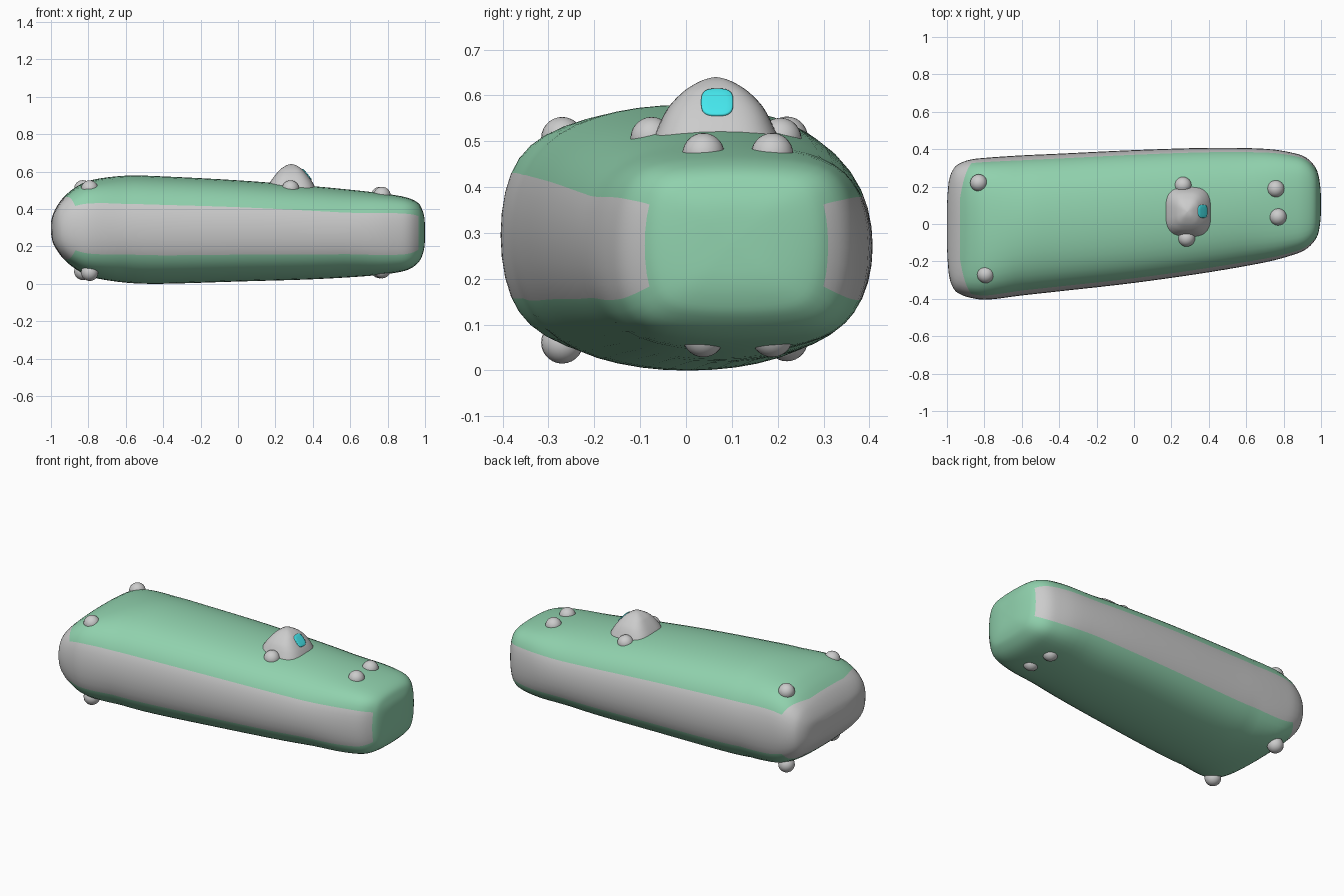
import bpy, bmesh, math

if "Cube" in bpy.data.objects:
    bpy.data.objects.remove(bpy.data.objects["Cube"])


def material(name, rgb):
    m = bpy.data.materials.new(name)
    m.diffuse_color = (*rgb, 1)
    m.use_nodes = True
    m.node_tree.nodes["Principled BSDF"].inputs["Base Color"].default_value = m.diffuse_color
    return m


def build(name, rings, mats=(), face_mat=None):
    """Skin a list of closed rings of points and cap both ends."""
    bm = bmesh.new()
    loops = [[bm.verts.new(p) for p in r] for r in rings]
    n = len(loops[0])
    for i in range(len(loops) - 1):
        for j in range(n):
            k = (j + 1) % n
            f = bm.faces.new((loops[i][j], loops[i][k], loops[i + 1][k], loops[i + 1][j]))
            f.material_index = face_mat(i, j) if face_mat else 0
    bm.faces.new(loops[0])
    end = bm.faces.new(loops[-1])
    end.material_index = face_mat(len(loops) - 2, n // 4) if face_mat else 0
    bmesh.ops.remove_doubles(bm, verts=bm.verts, dist=0.00005)
    bmesh.ops.recalc_face_normals(bm, faces=bm.faces)
    for f in bm.faces:
        f.smooth = True
    me = bpy.data.meshes.new(name)
    bm.to_mesh(me)
    bm.free()
    for m in mats:
        me.materials.append(m)
    ob = bpy.data.objects.new(name, me)
    bpy.context.collection.objects.link(ob)
    return ob


def through(pts, s):
    """Catmull-Rom interpolation of a table of stations."""
    i = max(0, min(int(s), len(pts) - 2))
    t = s - i
    a, b, c, d = (pts[max(0, min(q, len(pts) - 1))] for q in (i - 1, i, i + 1, i + 2))
    return [0.5 * (2 * q + (r - p) * t + (2 * p - 5 * q + 4 * r - w) * t * t
                   + (3 * q - p - 3 * r + w) * t ** 3) for p, q, r, w in zip(a, b, c, d)]


def section(span, t, k):
    """Unit cross-section point; k makes it squarer."""
    h, v = 0.59 + 0.2 * k, 0.45 + 0.15 * k
    ctrl = [(1, -h), (1, h), (v, 1), (-v, 1), (-1, h), (-1, -h), (-v, -1), (v, -1)]
    w = ((1 - t) ** 3 / 6, (3 * t ** 3 - 6 * t * t + 4) / 6,
         (-3 * t ** 3 + 3 * t * t + 3 * t + 1) / 6, t ** 3 / 6)
    q = [ctrl[(span + o) % 8] for o in (-1, 0, 1, 2)]
    return (sum(a * p[0] for a, p in zip(w, q)) * 48 / (46 + 2 * v),
            sum(a * p[1] for a, p in zip(w, q)) * 48 / (46 + 2 * h))


grey = material("grey", (0.8, 0.8, 0.8))
green = material("green", (0.28, 0.64, 0.42))
cyan = material("cyan", (0.06, 0.8, 0.85))

# Hull stations: x, y min, y max, z min, z max
stations = [
    (-1.0, -.12, .10, .27, .33), (-.99, -.27, .23, .22, .37),
    (-.965, -.345, .295, .175, .42), (-.93, -.375, .325, .13, .465),
    (-.87, -.395, .345, .08, .515), (-.78, -.404, .355, .035, .555),
    (-.6, -.382, .367, .006, .578), (-.4, -.36, .376, 0, .574),
    (0, -.315, .395, .012, .553), (.4, -.258, .407, .024, .522),
    (.7, -.205, .402, .042, .492), (.85, -.165, .38, .06, .472),
    (.92, -.135, .355, .08, .455), (.965, -.09, .31, .115, .43),
    (.985, -.05, .265, .15, .395), (.997, .02, .19, .2, .35),
    (1.0, .1, .1, .275, .275)]
STEP, SEG = 4, 6
# How far the end panel border swings forward on each span (sides 1, top 0)
swing = (lambda t: 1, lambda t: 1 - t, lambda t: 0, lambda t: t)

rings = []
for i in range((len(stations) - 1) * STEP + 1):
    s, ring = i / STEP, []
    for j in range(8 * SEG):
        span, t = j // SEG, (j % SEG) / SEG
        x, y0, y1, z0, z1 = through(stations, s + swing[span % 4](t) * max(0, 1 - abs(s - 3) / 3))
        u, v = section(span, t, max(0, min(1, (abs(x) - 0.6) / 0.35)))
        ring.append((x, (y0 + y1) / 2 + u * (y1 - y0) / 2, (z0 + z1) / 2 + v * (z1 - z0) / 2))
    rings.append(ring)


def hull_mat(i, j):
    s = i / STEP
    if (j // SEG) % 4 == 0:          # side stripes
        return 1 if s >= 13 else 0
    return 1 if s >= 3 else 0        # grey rear panel, green elsewhere


build("hull", rings, (grey, green), hull_mat)

# Turret dome: z, half size in x, half size in y
CX, CY, N = 0.285, 0.065, 3.0
profile = [(.48, .132, .142), (.51, .129, .135), (.54, .115, .122), (.56, .102, .112),
           (.58, .087, .099), (.6, .07, .08), (.615, .055, .062), (.63, .032, .036),
           (.637, .015, .017), (.64, .001, .001)]


def super_pt(a):
    c, s = math.cos(a), math.sin(a)
    return (math.copysign(abs(c) ** (2 / N), c), math.copysign(abs(s) ** (2 / N), s))


dome = []
for i in range((len(profile) - 1) * 3 + 1):
    z, rx, ry = through(profile, i / 3)
    dome.append([(CX + rx * u, CY + ry * v, z)
                 for u, v in (super_pt(math.tau * j / 48) for j in range(48))])
build("turret_dome", dome)


# Window: rounded patch lying on the forward face of the dome
def on_dome(y, z, off):
    i = max(q for q in range(len(profile) - 1) if profile[q][0] <= z)
    t = (z - profile[i][0]) / (profile[i + 1][0] - profile[i][0])
    _, rx, ry = through(profile, i + t)
    return (CX + rx * max(0, 1 - abs((y - CY) / ry) ** N) ** (1 / N) + off, y, z + off * 0.7)


patch = []
for off, r in ((-.006, 0.02), (-.006, 1), (.003, 1), (.004, .92), (.004, .6), (.004, .3), (.004, .02)):
    patch.append([on_dome(CY + .003 + .035 * r * u, .584 + .029 * r * v, off)
                  for u, v in (super_pt(math.tau * j / 32) for j in range(32))])
build("turret_window", patch, (cyan,))


# Round thruster bumps
def bump(name, pos, r=0.046):
    bm = bmesh.new()
    bmesh.ops.create_uvsphere(bm, u_segments=24, v_segments=14, radius=r)
    for f in bm.faces:
        f.smooth = True
    me = bpy.data.meshes.new(name)
    bm.to_mesh(me)
    bm.free()
    ob = bpy.data.objects.new(name, me)
    ob.location = pos
    bpy.context.collection.objects.link(ob)


for n, (x, y, top, low) in enumerate([(-.83, .22, .508, .066), (-.793, -.27, .507, .061),
                                      (.758, .188, .472, .075), (.77, .038, .472, .075)]):
    bump(f"upper_bump_{n + 1}", (x, y, top))
    bump(f"lower_bump_{n + 1}", (x, y, low))
bump("turret_bump_left", (.262, .206, .505))
bump("turret_bump_right", (.281, -.075, .507))
